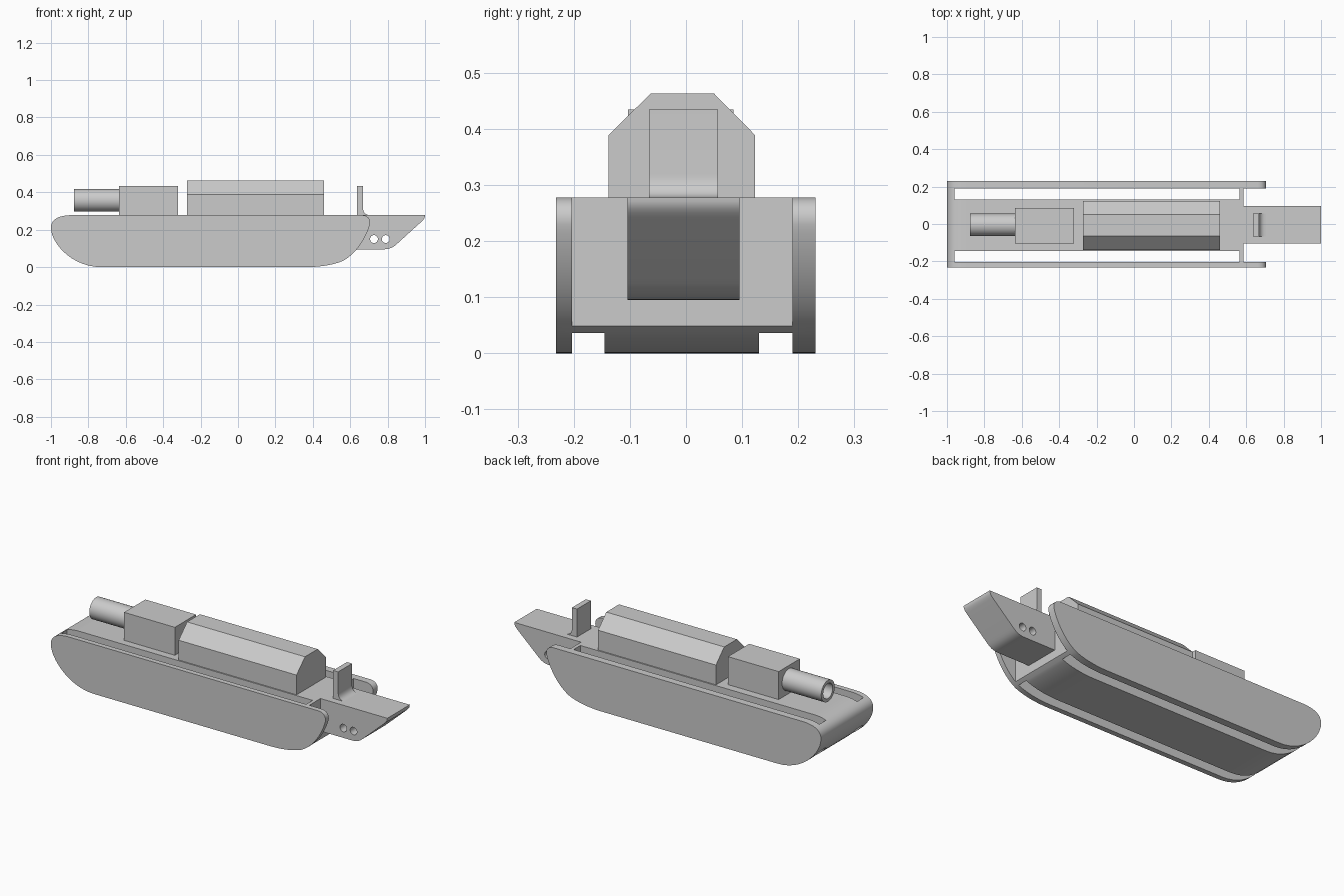
import bpy, bmesh, math
from mathutils import Vector
from mathutils.geometry import interpolate_bezier

if "Cube" in bpy.data.objects:
    bpy.data.objects.remove(bpy.data.objects["Cube"])


def finish(name, bm, smooth=False):
    bmesh.ops.recalc_face_normals(bm, faces=bm.faces[:])
    mesh = bpy.data.meshes.new(name)
    bm.to_mesh(mesh)
    bm.free()
    ob = bpy.data.objects.new(name, mesh)
    bpy.context.collection.objects.link(ob)
    if smooth:
        shade(ob)
    return ob


def shade(ob):
    bpy.ops.object.select_all(action='DESELECT')
    ob.select_set(True)
    bpy.context.view_layer.objects.active = ob
    bpy.ops.object.shade_smooth_by_angle(angle=math.radians(25))


def extrude(name, pts, a, b, axis='Y', smooth=False):
    """Extrude a closed profile: (x, z) along Y, or (y, z) along X."""
    bm = bmesh.new()
    place = (lambda p, d: (p[0], d, p[1])) if axis == 'Y' else (lambda p, d: (d, p[0], p[1]))
    ends = [[bm.verts.new(place(p, d)) for p in pts] for d in (a, b)]
    for ring in ends:
        bm.faces.new(ring)
    n = len(pts)
    for i in range(n):
        j = (i + 1) % n
        bm.faces.new((ends[0][i], ends[0][j], ends[1][j], ends[1][i]))
    return finish(name, bm, smooth)


def box(name, x0, x1, y0, y1, z0, z1):
    return extrude(name, [(x0, z0), (x1, z0), (x1, z1), (x0, z1)], y0, y1)


def curve(points, n=14):
    """Sample a cubic bezier given as start, two handles, end."""
    return [(p.x, p.y) for p in interpolate_bezier(*[Vector((*q, 0)) for q in points], n)]


def circle(cx, cz, r, n):
    return [(cx + r * math.cos(2 * math.pi * i / n), cz + r * math.sin(2 * math.pi * i / n))
            for i in range(n)]


def cut(ob, cutters):
    for c in cutters:
        mod = ob.modifiers.new("cut", 'BOOLEAN')
        mod.operation = 'DIFFERENCE'
        mod.solver = 'EXACT'
        mod.object = c
        bpy.context.view_layer.objects.active = ob
        bpy.ops.object.modifier_apply(modifier=mod.name)
        bpy.data.objects.remove(c, do_unlink=True)
    shade(ob)


DECK = 0.278

# Hull: rounded track-shaped profile with two through slots and an open front bay
profile = []
for seg in (
    [(-0.89, DECK), (-0.97, 0.276), (-1, 0.25), (-1, 0.21)],
    [(-1, 0.21), (-1, 0.13), (-0.89, 0), (-0.73, 0)],
    [(0.36, 0), (0.44, 0), (0.51, 0.012), (0.56, 0.033)],
    [(0.56, 0.033), (0.64, 0.075), (0.69, 0.17), (0.705, 0.23)],
    [(0.705, 0.23), (0.71, 0.26), (0.69, DECK), (0.66, DECK)],
):
    pts = curve(seg)
    profile += pts[1:] if profile and profile[-1] == pts[0] else pts
clean = [profile[0]]
for p in profile[1:]:
    if math.dist(p, clean[-1]) > 1e-4:
        clean.append(p)
hull = extrude("hull", clean, -0.232, 0.231)
cut(hull, [
    box("slot_cutter_right", -0.96, 0.565, -0.203, -0.145, -0.1, 0.5),
    box("slot_cutter_left", -0.96, 0.565, 0.130, 0.190, -0.1, 0.5),
    box("front_bay_cutter", 0.585, 0.9, -0.203, 0.190, -0.1, 0.5),
])

# Nose: wedge with a curved underside and two cross holes
under = curve([(0.775, 0.095), (0.82, 0.095), (0.835, 0.11), (0.86, 0.133)], 8)
tip = curve([(0.98, 0.242), (0.995, 0.256), (1, 0.265), (1, DECK)], 6)
nose = extrude("nose", [(0.585, DECK), (0.585, 0.095)] + under + tip, -0.104, 0.095)
cut(nose, [extrude("nose_hole_cutter", circle(x, 0.15, 0.021, 32), -0.3, 0.3)
           for x in (0.727, 0.79)])

# Cabin with chamfered roof edges
extrude("cabin", [(-0.138, DECK), (-0.138, 0.389), (-0.063, 0.463),
                  (0.05, 0.463), (0.123, 0.389), (0.123, DECK)], -0.272, 0.46, 'X')

# Rear housing
box("rear_housing", -0.635, -0.32, -0.103, 0.085, DECK, 0.435)

# Hollow rear tube: outer wall, rim, recessed bore
tube = extrude("rear_tube", circle(-0.005, 0.357, 0.060, 48), -0.878, -0.635, 'X')
cut(tube, [extrude("bore_cutter", circle(-0.005, 0.357, 0.042, 48), -0.95, -0.75, 'X')])

# Front post with a fillet at its foot
foot = curve([(0.668, 0.32), (0.668, 0.295), (0.68, DECK), (0.705, DECK)], 10)
extrude("front_post", [(0.637, DECK), (0.637, 0.435), (0.668, 0.435)] + foot,
        -0.066, 0.057, smooth=True)
